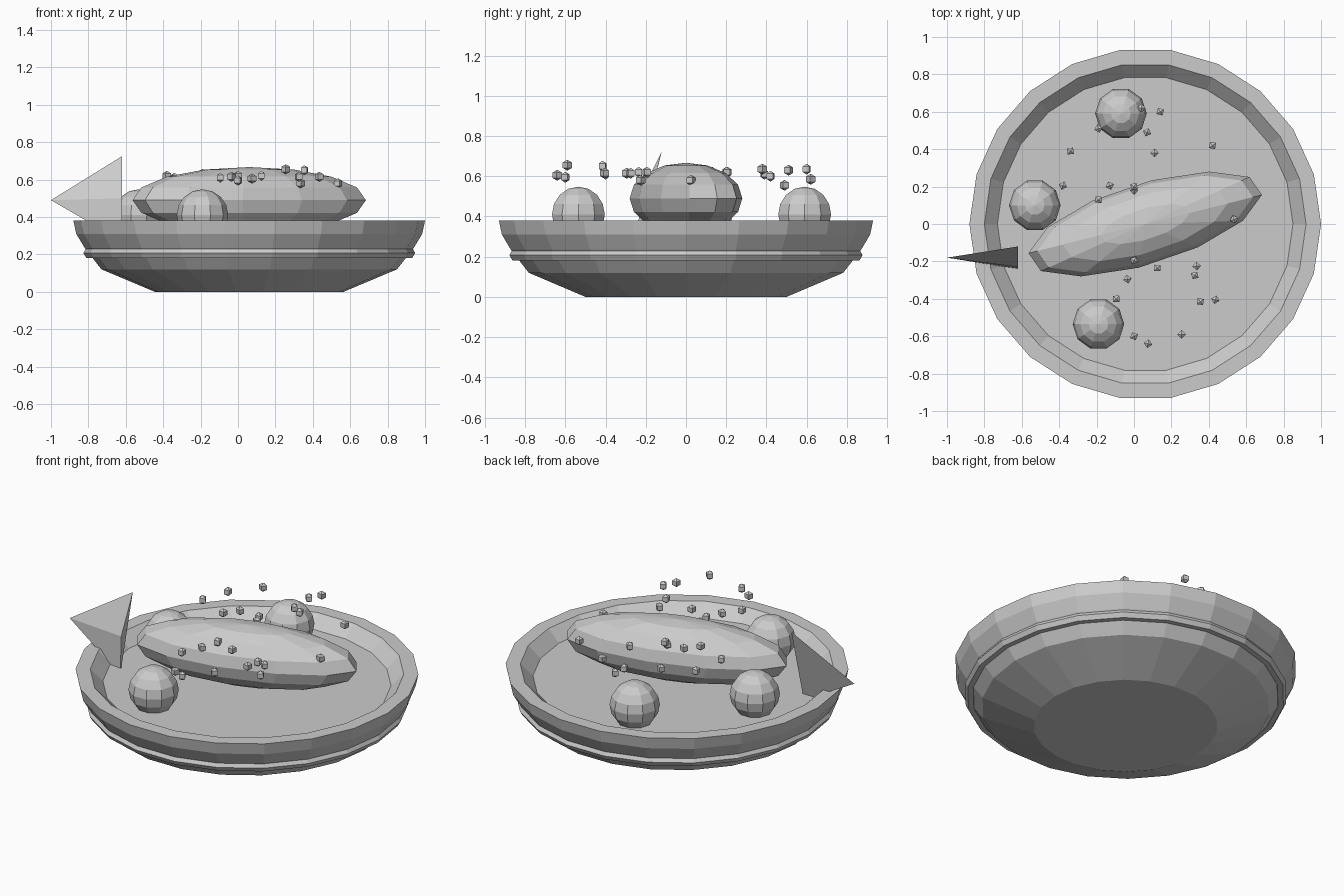
import bpy, bmesh
from math import sin, cos, pi, radians
from mathutils import Matrix

cube = bpy.data.objects.get("Cube")
if cube:
    bpy.data.objects.remove(cube)

grey = bpy.data.materials.new("light_grey")
grey.use_nodes = True
colour = (0.6, 0.6, 0.6, 1)
grey.diffuse_color = colour
grey.node_tree.nodes["Principled BSDF"].inputs["Base Color"].default_value = colour


def finish(name, bm):
    """Turn a bmesh into a flat shaded grey object."""
    bmesh.ops.recalc_face_normals(bm, faces=bm.faces)
    mesh = bpy.data.meshes.new(name)
    bm.to_mesh(mesh)
    bm.free()
    mesh.materials.append(grey)
    obj = bpy.data.objects.new(name, mesh)
    bpy.context.collection.objects.link(obj)
    return obj


def lathe(name, profile, steps, centre, closed=False):
    """Revolve (radius, height) points; cap both ends unless closed."""
    bm = bmesh.new()
    rings = []
    for radius, z in profile:
        angles = [2 * pi * i / steps for i in range(steps)]
        rings.append([bm.verts.new((centre + radius * cos(a), radius * sin(a), z)) for a in angles])
    pairs = list(zip(rings, rings[1:]))
    if closed:
        pairs.append((rings[-1], rings[0]))
    else:
        bm.faces.new(rings[0])
        bm.faces.new(rings[-1])
    for low, high in pairs:
        for i in range(steps):
            j = (i + 1) % steps
            bm.faces.new((low[i], low[j], high[j], high[i]))
    return finish(name, bm)


def ball(name, location, size, segments, rings, turn=0, phase=0):
    """Low-poly ball, scaled, then turned about the vertical."""
    bm = bmesh.new()
    bmesh.ops.create_uvsphere(bm, u_segments=segments, v_segments=rings, radius=1)
    bm.transform(Matrix.Translation(location) @ Matrix.Rotation(radians(turn), 4, "Z")
                 @ Matrix.Diagonal((*size, 1)) @ Matrix.Rotation(radians(phase), 4, "Z"))
    return finish(name, bm)


# Dish with a raised rim and a sunken floor
CENTRE = 0.06
SIDES = 22
lathe("dish", [(0.505, 0), (0.79, 0.12), (0.88, 0.235), (0.925, 0.31), (0.94, 0.38),
               (0.86, 0.38), (0.79, 0.31)], SIDES, CENTRE)

# Six-sided band round the dish
band = [(0.857 + 0.03 * cos(i * pi / 3), 0.208 + 0.03 * sin(i * pi / 3)) for i in range(6)]
lathe("dish_band", band, SIDES, CENTRE, closed=True)

# Fish body and tail
ball("fish_body", (CENTRE, 0, 0.49), (0.65, 0.216, 0.177), 12, 8, turn=17, phase=21)
bm = bmesh.new()
corners = [(-1, -0.18, 0.49), (-0.62, -0.12, 0.725), (-0.62, -0.23, 0.5), (-0.62, -0.24, 0.27)]
tip, top, front, low = [bm.verts.new(c) for c in corners]
for face in ((tip, top, front), (tip, front, low), (tip, low, top), (top, low, front)):
    bm.faces.new(face)
finish("fish_tail", bm)

# Round garnishes
garnishes = {"back": (-0.07, 0.59), "right": (-0.53, 0.1), "front": (-0.19, -0.535)}
for side, (x, y) in garnishes.items():
    ball("garnish_" + side, (x, y, 0.41), (0.138,) * 3, 10, 8, phase=18)

# Scattered crumbs
crumbs = [(.255, -.59, .655), (.355, -.415, .65), (.435, -.405, .615), (.535, .025, .58),
          (.325, -.275, .615), (.335, -.225, .58), (.125, -.235, .62), (.075, -.64, .605),
          (0, -.6, .595), (0, -.195, .62), (-.035, -.295, .615), (-.095, -.4, .61),
          (.04, .62, .585), (.14, .6, .635), (.07, .49, .555), (-.19, .51, .63),
          (-.34, .39, .61), (.11, .38, .635), (.42, .42, .6), (-.38, .205, .62),
          (-.13, .205, .62), (0, .2, .62), (0, .18, .6), (-.19, .13, .62)]
for number, place in enumerate(crumbs):
    ball("crumb_" + str(number), place, (0.027,) * 3, 4, 3, turn=number * 37)
